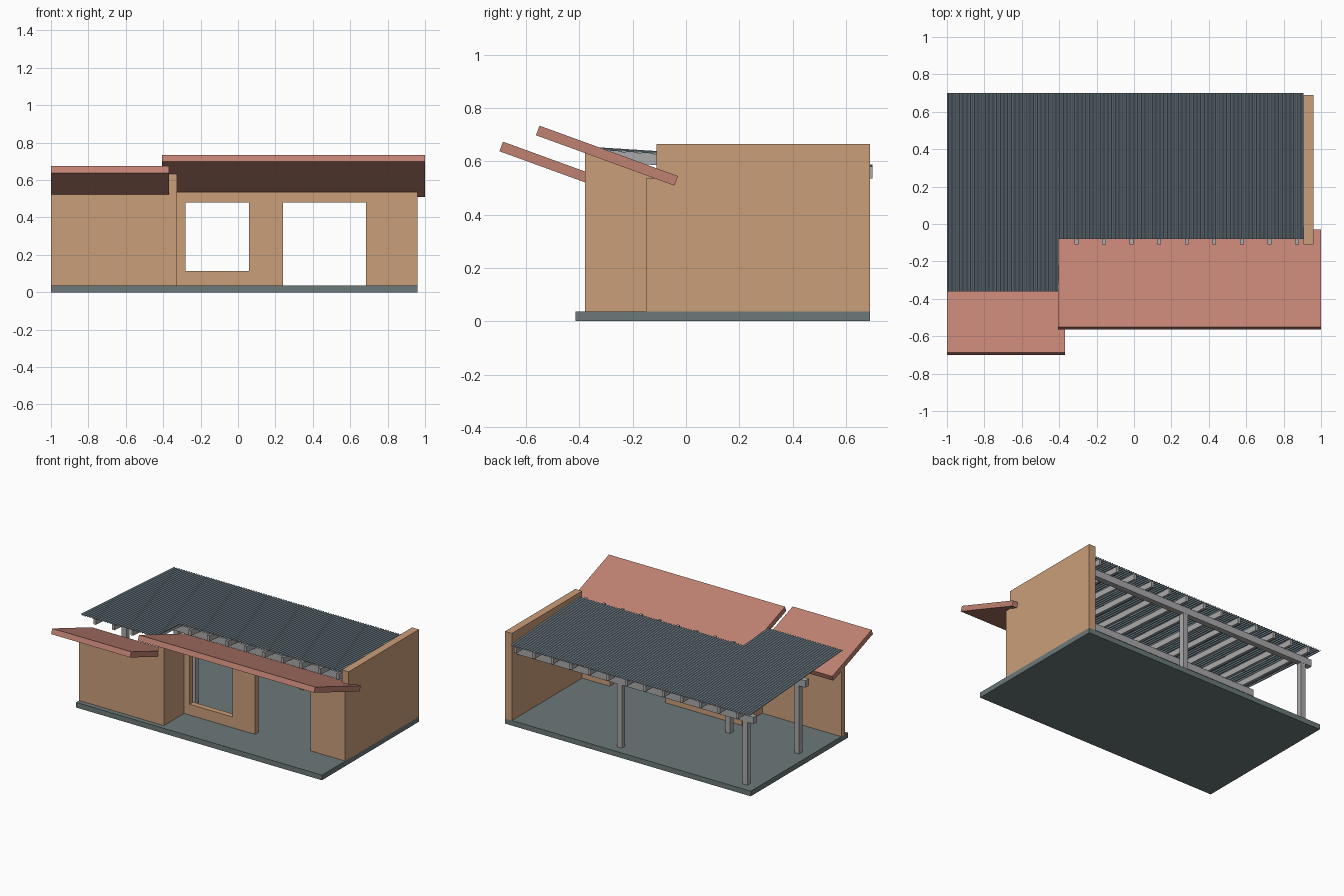
import bpy, bmesh, math

if "Cube" in bpy.data.objects:
    bpy.data.objects.remove(bpy.data.objects["Cube"])


def mat(name, c):
    m = bpy.data.materials.new(name)
    m.diffuse_color = (*c, 1)
    m.use_nodes = True
    m.node_tree.nodes["Principled BSDF"].inputs["Base Color"].default_value = m.diffuse_color
    return m


TAN = mat("tan_wall", (0.60, 0.345, 0.195))
RED = mat("red_awning", (0.53, 0.225, 0.17))
SLATE = mat("slate_floor", (0.15, 0.19, 0.19))
BLUE = mat("blue_grey_metal", (0.28, 0.37, 0.43))
GREY = mat("grey_timber", (0.40, 0.40, 0.41))


def prism(name, profile, depth, mtl, axis="x"):
    """Extrude a flat outline: (y, z) along x, or (x, z) along y."""
    a, b = depth
    bm = bmesh.new()

    def place(p, d):
        return (d, p[0], p[1]) if axis == "x" else (p[0], d, p[1])
    lo = [bm.verts.new(place(p, a)) for p in profile]
    hi = [bm.verts.new(place(p, b)) for p in profile]
    n = len(profile)
    bm.faces.new(lo)
    bm.faces.new(hi)
    for i in range(n):
        j = (i + 1) % n
        bm.faces.new((lo[i], lo[j], hi[j], hi[i]))
    bmesh.ops.recalc_face_normals(bm, faces=bm.faces)
    me = bpy.data.meshes.new(name)
    bm.to_mesh(me)
    bm.free()
    me.materials.append(mtl)
    ob = bpy.data.objects.new(name, me)
    bpy.context.collection.objects.link(ob)
    return ob


def box(name, x, y, z, mtl):
    return prism(name, [(y[0], z[0]), (y[1], z[0]), (y[1], z[1]), (y[0], z[1])], x, mtl)


def roof_z(y):
    """Middle height of the sloping metal roof."""
    return 0.627 - 0.063 * y


F = 0.037  # floor level

# floor and walls
box("floor_slab", (-1, 0.96), (-0.415, 0.69), (0, F), SLATE)
box("right_wall", (0.905, 0.96), (-0.11, 0.69), (F, 0.665), TAN)
box("left_front_wall", (-1, -0.37), (-0.38, -0.34), (F, 0.522), TAN)
prism("step_wall", [(-0.38, F), (-0.11, F), (-0.11, 0.535), (-0.38, 0.632)],
      (-0.37, -0.325), TAN)

# front wall outline with a doorway notch, then the window cut through it
wall = prism("front_wall", [(-0.325, F), (0.24, F), (0.24, 0.48), (0.685, 0.48),
                            (0.685, F), (0.96, F), (0.96, 0.535), (-0.325, 0.535)],
             (-0.15, -0.11), TAN, axis="y")
cutter = box("window_cutter", (-0.28, 0.06), (-0.3, 0.0), (0.115, 0.48), TAN)
cutter.hide_render = True
cutter.hide_viewport = True
mod = wall.modifiers.new("window", "BOOLEAN")
mod.object = cutter
mod.operation = "DIFFERENCE"
mod.solver = "EXACT"


# tilted awning slabs
def awning(name, x, y, z, length):
    dy, dz = length, -0.3635 * length
    prism(name, [(y, z), (y + dy, z + dz), (y + dy - 0.013, z + dz - 0.036),
                 (y - 0.013, z - 0.036)], x, RED)


awning("right_awning", (-0.405, 1.0), -0.55, 0.734, 0.52)
awning("left_awning", (-1.0, -0.37), -0.687, 0.674, 0.45)


# corrugated roof sheets
def corrugated(name, x0, x1, y0, y1):
    steps, pitch, amp = 4, 0.02, 0.005
    n = round((x1 - x0) / pitch) * steps
    bm = bmesh.new()
    rows = []
    for y, t in ((y0, 0.0015), (y1, 0.0015), (y1, -0.0015), (y0, -0.0015)):
        rows.append([bm.verts.new((x0 + (x1 - x0) * i / n, y,
                                   roof_z(y) + t + amp * math.sin(2 * math.pi * (i + 0.5) / steps)))
                     for i in range(n + 1)])
    for k in range(4):
        a, b = rows[k], rows[(k + 1) % 4]
        for i in range(n):
            bm.faces.new((a[i], a[i + 1], b[i + 1], b[i]))
    for i in (0, n):
        bm.faces.new([r[i] for r in rows])
    bmesh.ops.recalc_face_normals(bm, faces=bm.faces)
    me = bpy.data.meshes.new(name)
    bm.to_mesh(me)
    bm.free()
    me.materials.append(BLUE)
    bpy.context.collection.objects.link(bpy.data.objects.new(name, me))


corrugated("left_roof_sheet", -1.0, -0.405, -0.36, 0.70)
corrugated("right_roof_sheet", -0.405, 0.905, -0.08, 0.70)

# joists under the roof
for i in range(13):
    x = 0.872 - 0.1475 * i
    y0 = -0.11 if x > -0.4 else -0.35
    top0, top1 = roof_z(y0) - 0.006, roof_z(0.70) - 0.006
    prism(f"joist_{i}", [(y0, top0), (0.70, top1), (0.70, top1 - 0.042), (y0, top0 - 0.042)],
          (x - 0.01, x + 0.01), GREY)

# beams and posts
for name, y, xs in (("back", 0.61, (-0.91, 0.09)), ("middle", 0.02, (-0.91, -0.36))):
    top = roof_z(y) - 0.047
    box(name + "_beam", (-0.98, 0.905), (y - 0.02, y + 0.02), (top - 0.05, top), GREY)
    for k, x in enumerate(xs):
        box(f"{name}_post_{k}", (x - 0.019, x + 0.019), (y - 0.019, y + 0.019),
            (F, top - 0.05), GREY)
